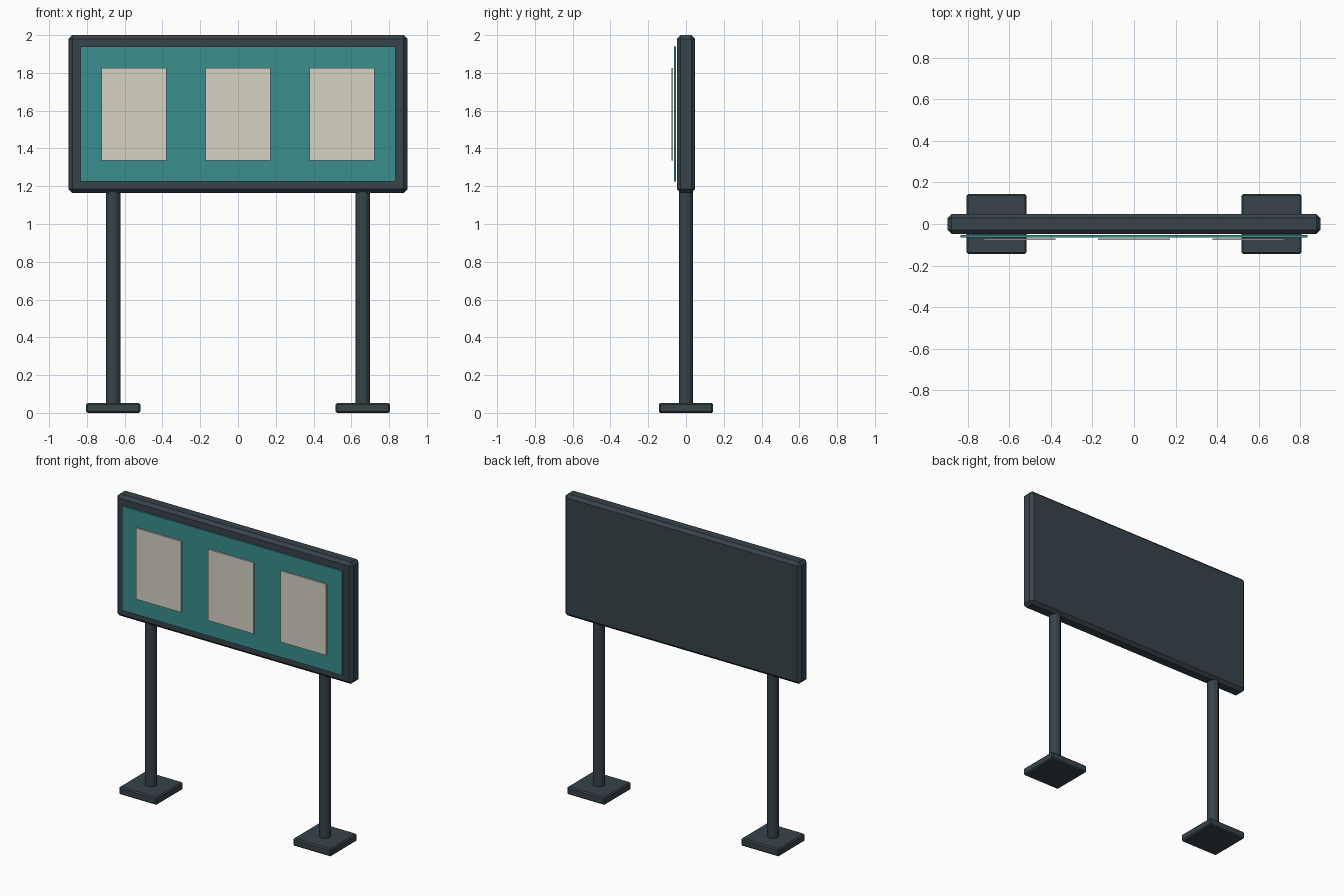
import bpy

old = bpy.data.objects.get("Cube")
if old:
    bpy.data.objects.remove(old, do_unlink=True)


def make_material(name, rgb):
    mat = bpy.data.materials.new(name)
    mat.use_nodes = True
    color = (*rgb, 1)
    mat.diffuse_color = color
    bsdf = mat.node_tree.nodes["Principled BSDF"]
    bsdf.inputs["Base Color"].default_value = color
    bsdf.inputs["Roughness"].default_value = 0.7
    return mat


METAL = make_material("dark slate metal", (0.038, 0.056, 0.067))
TEAL = make_material("teal board", (0.042, 0.27, 0.27))
PAPER = make_material("cream paper", (0.68, 0.65, 0.55))


def finish(name, mat, bevel):
    obj = bpy.context.object
    obj.name = name
    obj.data.materials.append(mat)
    if bevel:
        mod = obj.modifiers.new("Chamfer", "BEVEL")
        mod.width = bevel
        mod.segments = 1
    return obj


def box(name, center, size, mat, bevel=0):
    bpy.ops.mesh.primitive_cube_add(size=1, location=center)
    obj = bpy.context.object
    obj.scale = size
    bpy.ops.object.transform_apply(location=False, rotation=False, scale=True)
    return finish(name, mat, bevel)


# Chamfered sign body with the teal board in front of it
box("sign_frame", (0, 0, 1.582), (1.794, 0.096, 0.836), METAL, 0.02)
box("notice_board", (0, -0.059, 1.582), (1.67, 0.01, 0.715), TEAL)

# Three pinned sheets
for name, x in (("right", -0.55), ("middle", 0), ("left", 0.55)):
    box(name + "_sheet", (x, -0.073, 1.581), (0.344, 0.009, 0.488), PAPER)

# Round posts on square feet
for name, side in (("right", -1), ("left", 1)):
    x = side * 0.661
    bpy.ops.mesh.primitive_cylinder_add(
        vertices=12, radius=0.038, depth=1.18, location=(x, 0, 0.61))
    finish(name + "_post", METAL, 0)
    box(name + "_foot", (x, 0, 0.026), (0.288, 0.288, 0.052), METAL, 0.008)
